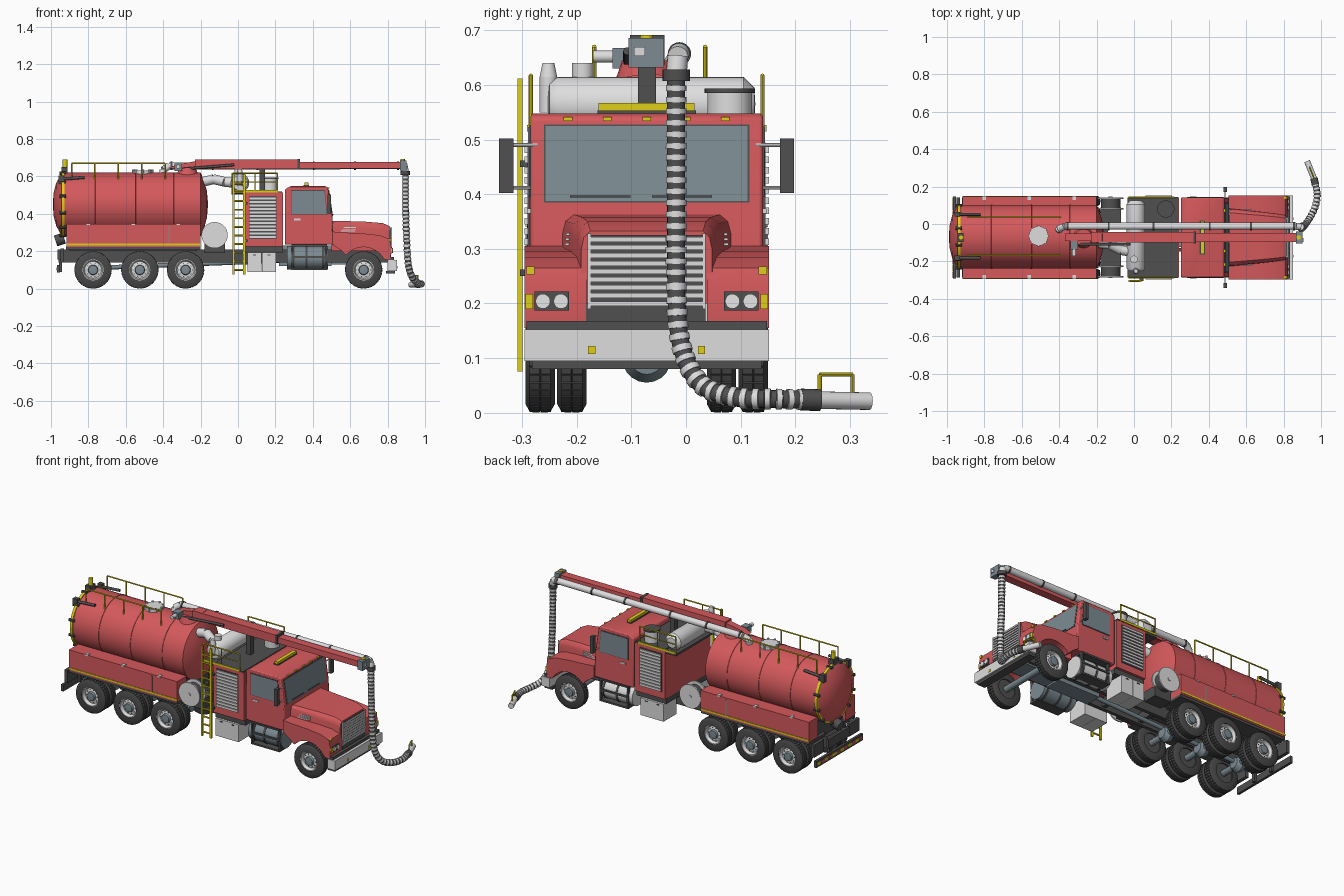
import bpy, bmesh, math
from mathutils import Vector, Matrix

if "Cube" in bpy.data.objects:
    bpy.data.objects.remove(bpy.data.objects["Cube"])

YC = -0.072  # centre line of the truck
RED, LIGHT, DARK, TYRE, YELLOW, GLASS, WHITE = range(7)
COLOURS = [("paint red", (.66, .1, .107)), ("light metal", (.73, .73, .74)),
           ("dark grey", (.08, .08, .083)), ("tyre black", (.065, .065, .067)),
           ("safety yellow", (.74, .62, .01)), ("slate", (.2, .26, .29)), ("lamp white", (.85, .85, .85))]
MATS = []
for label, rgb in COLOURS:
    mat = bpy.data.materials.new(label)
    mat.use_nodes = True
    mat.diffuse_color = (*rgb, 1)
    mat.node_tree.nodes["Principled BSDF"].inputs["Base Color"].default_value = (*rgb, 1)
    MATS.append(mat)
MADE = []


class Part:
    def __init__(self, name):
        self.name, self.bm = name, bmesh.new()

    def paint(self, verts, m):
        for f in {f for v in verts for f in v.link_faces}:
            f.material_index = m

    def box(self, x, y, z, m):
        lo, hi = Vector((x[0], y[0], z[0])), Vector((x[1], y[1], z[1]))
        mx = Matrix.Translation((lo + hi) / 2) @ Matrix.Diagonal((*(hi - lo), 1))
        self.paint(bmesh.ops.create_cube(self.bm, size=1, matrix=mx)["verts"], m)

    def cyl(self, a, b, r, m, r2=None, n=20):
        a, b = Vector(a), Vector(b)
        mx = Matrix.Translation((a + b) / 2) @ (b - a).to_track_quat('Z', 'Y').to_matrix().to_4x4()
        g = bmesh.ops.create_cone(self.bm, cap_ends=True, segments=n, radius1=r,
                                  radius2=r if r2 is None else r2, depth=(b - a).length, matrix=mx)
        self.paint(g["verts"], m)

    def rod(self, pts, r, m, n=8):
        for a, b in zip(pts, pts[1:]):
            self.cyl(a, b, r, m, n=n)

    def prism(self, pts, y, m):
        f = self.bm.faces.new([self.bm.verts.new((px, y[0], pz)) for px, pz in pts])
        new = bmesh.ops.extrude_face_region(self.bm, geom=[f])["geom"]
        top = [v for v in new if isinstance(v, bmesh.types.BMVert)]
        bmesh.ops.translate(self.bm, verts=top, vec=(0, y[1] - y[0], 0))
        self.paint(top + list(f.verts), m)

    def lathe(self, prof, origin, axis, mats, n=40):
        q = Vector(axis).to_track_quat('Z', 'Y')
        rings = [[self.bm.verts.new(Vector(origin) + q @ Vector((r * math.cos(k * math.tau / n),
                  r * math.sin(k * math.tau / n), t))) for k in range(n)] for t, r in prof]
        strips = []
        for i, (a, b) in enumerate(zip(rings, rings[1:])):
            strips.append([self.bm.faces.new((a[k], a[(k + 1) % n], b[(k + 1) % n], b[k])) for k in range(n)])
            for f in strips[-1]:
                f.material_index = mats[i] if isinstance(mats, list) else mats
        bmesh.ops.remove_doubles(self.bm, verts=[v for r in rings for v in r], dist=1e-5)
        return strips

    def done(self, bevel=0):
        bmesh.ops.recalc_face_normals(self.bm, faces=self.bm.faces)
        used = sorted({f.material_index for f in self.bm.faces})
        for f in self.bm.faces:
            f.material_index = used.index(f.material_index)
        mesh = bpy.data.meshes.new(self.name)
        self.bm.to_mesh(mesh)
        self.bm.free()
        for m in used:
            mesh.materials.append(MATS[m])
        ob = bpy.data.objects.new(self.name, mesh)
        bpy.context.collection.objects.link(ob)
        if bevel:
            mod = ob.modifiers.new("bevel", 'BEVEL')
            mod.width, mod.segments = bevel, 2
        MADE.append(ob)


def span(s, a, b):
    """y range between offsets a and b on side s of the centre line"""
    return sorted((YC + s * a, YC + s * b))


# Wheels: treaded tyre, dished rim, hub and bolts
def wheel(name, x, s, off):
    p, c, w = Part(name), Vector((x, YC + s * off, .1)), .027
    tyre = [(-w, .056), (-w, .084), (-w * .75, .096), (0, .097), (w * .75, .096), (w, .084), (w, .056), (-w, .056)]
    strips = p.lathe(tyre, c, (0, s, 0), TYRE)
    bmesh.ops.recalc_face_normals(p.bm, faces=p.bm.faces)
    bmesh.ops.inset_individual(p.bm, faces=strips[2] + strips[3], thickness=.0016, depth=.003)
    rim = [(-.02, 0), (-.02, .057), (.024, .057), (.024, .052), (.006, .045), (.01, .027), (.024, .024), (.027, 0)]
    p.lathe(rim, c, (0, s, 0), [DARK, LIGHT, LIGHT, LIGHT, LIGHT, GLASS, GLASS], 32)
    for k in range(10):
        a = k * math.tau / 10
        b = c + Vector((.037 * math.cos(a), s * .005, .037 * math.sin(a)))
        p.cyl(b, b + Vector((0, s * .006, 0)), .003, DARK, n=6)
    p.done()


REAR = (-.775, -.525, -.28)
FRONT = .672
for s, side in ((-1, "right"), (1, "left")):
    wheel("front_wheel_" + side, FRONT, s, .195)
    for i, x in enumerate(REAR):
        wheel(f"rear_outer_wheel_{side}_{i}", x, s, .195)
        wheel(f"rear_inner_wheel_{side}_{i}", x, s, .137)

# Chassis, axles and drivetrain
p = Part("chassis")
for s in (-1, 1):
    p.box((-.96, .8), span(s, .055, .075), (.14, .21), DARK)
    p.box((-.95, -.93), span(s, .12, .215), (.14, .215), DARK)
    p.box((-.92, -.2), span(s, .06, .215), (.208, .224), DARK)
for x in (-.94, -.65, -.4, -.15, .1, .3, .78):
    p.box((x - .012, x + .012), span(1, -.06, .06), (.15, .2), DARK)
p.box((-.9, -.22), span(1, -.11, .11), (.2, .34), DARK)
p.box((-.968, -.953), span(1, -.22, .22), (.085, .125), DARK)
for k in range(12):
    o = -.216 + k * .036
    p.box((-.971, -.968), span(1, o, o + .034), (.098, .114), (RED, YELLOW)[k % 2])
for s in (-1, 1):
    p.box((-.958, -.94), span(s, .06, .08), (.09, .2), DARK)
p.box((-.965, -.95), span(1, -.1, .1), (.155, .21), DARK)
p.done()
p = Part("drivetrain")
for x in REAR + (FRONT,):
    p.cyl((x, YC - .19, .1), (x, YC + .19, .1), .018, GLASS)
for x in REAR:
    p.lathe([(-.035, 0), (-.03, .03), (0, .045), (.03, .03), (.035, 0)], (x, YC, .1), (1, 0, 0), GLASS, 20)
p.cyl((-.78, YC, .11), (.25, YC, .15), .012, GLASS)
p.box((.22, .5), span(1, -.05, .05), (.12, .23), GLASS)
p.box((.5, .76), span(1, -.06, .06), (.13, .24), GLASS)
p.done()

# Debris tank with domed ends, bands and rear door ring with clamps
TZ, TR = .45, .17
p = Part("debris_tank")
p.lathe([(-.99, 0), (-.986, .06), (-.972, .115), (-.945, .163), (-.94, TR), (-.2, TR), (-.182, .13),
         (-.166, .07), (-.16, 0)], (0, YC + .004, TZ), (1, 0, 0), RED, 56)
for x in (-.76, -.55, -.34):
    p.lathe([(-.004, TR), (-.003, TR + .002), (.003, TR + .002), (.004, TR)], (x, YC + .004, TZ), (1, 0, 0), RED, 56)
p.lathe([(-.008, TR - .01), (-.008, TR + .006), (.008, TR + .006), (.008, TR)], (-.936, YC + .004, TZ),
        (1, 0, 0), YELLOW, 56)
for k in range(12):
    a = (k + .5) * math.tau / 12
    d = Vector((0, math.cos(a), math.sin(a)))
    c = Vector((-.955, YC + .004, TZ)) + d * (TR + .002)
    p.cyl(c, c + Vector((.036, 0, 0)), .009, DARK, n=8)
p.done()
p = Part("tank_top_fittings")
p.cyl((-.51, YC + .008, .6), (-.51, YC + .008, .632), .052, LIGHT, n=28)
for k in range(8):
    a = k * math.tau / 8
    p.cyl((-.51 + .05 * math.cos(a), YC + .008 + .05 * math.sin(a), .615),
          (-.51 + .05 * math.cos(a), YC + .008 + .05 * math.sin(a), .637), .007, LIGHT, n=8)
for y in (.052, -.182):
    p.cyl((-.955, y, .585), (-.82, y, .595), .008, DARK)
    p.box((-.96, -.93), (y - .013, y + .013), (.56, .605), DARK)
p.box((-.945, -.912), span(1, -.025, .025), (.615, .65), DARK)
p.cyl((-.925, YC, .65), (-.925, YC, .69), .013, YELLOW)
p.cyl((-.93, YC, .27), (-.975, YC, .255), .03, DARK)
p.done()
p = Part("tank_rails")
for y in (.035, -.168):
    p.rod([(-.89, y, .585), (-.89, y, .67), (-.39, y, .67), (-.39, y, .585)], .004, YELLOW)
    for x in (-.765, -.64, -.515):
        p.cyl((x, y, .58), (x, y, .67), .004, YELLOW, n=8)
p.done()

# Side lockers with yellow trim, and hose reels ahead of them
for s, side in ((-1, "right"), (1, "left")):
    p = Part("side_locker_" + side)
    p.box((-.917, -.2), span(s, .13, .219), (.222, .345), RED)
    p.box((-.917, -.2), span(s, .219, .222), (.23, .24), YELLOW)
    p.box((-.372, -.364), span(s, .219, .222), (.24, .335), GLASS)
    for x in (-.8, -.56, -.32):
        p.box((x - .01, x + .01), span(s, .2, .222), (.34, .349), LIGHT)
    p.done()
    p = Part("hose_reel_" + side)
    for o in (.15, .205):
        p.cyl((-.125, YC + s * o, .286), (-.125, YC + s * (o + .008), .286), .07, LIGHT, n=32)
    p.cyl((-.125, YC + s * .15, .286), (-.125, YC + s * .21, .286), .052, DARK, n=24)
    p.cyl((-.125, YC + s * .21, .286), (-.125, YC + s * .218, .286), .01, LIGHT)
    p.box((-.18, -.07), span(s, .05, .16), (.19, .25), DARK)
    p.done()

# Equipment housing with louvres, toolboxes and top platform
p = Part("equipment_housing")
p.box((.04, .24), span(1, -.215, .215), (.225, .513), RED)
p.box((.045, .235), span(1, -.217, .217), (.513, .52), DARK)
p.box((-.035, .045), span(1, -.215, .215), (.503, .515), DARK)
for s in (-1, 1):
    p.box((.06, .205), span(s, .215, .218), (.265, .495), DARK)
    for k in range(12):
        p.box((.062, .203), span(s, .216, .224), (.27 + k * .0187, .282 + k * .0187), LIGHT)
    for x in (.05, .127):
        p.box((x, x + .076), span(s, .09, .213), (.088, .192), LIGHT)
        p.box((x + .03, x + .046), span(s, .213, .216), (.177, .183), DARK)
    p.box((.04, .24), span(s, .075, .2), (.192, .226), DARK)
p.done()
p = Part("silencer_and_filters")
p.lathe([(-.255, 0), (-.25, .04), (-.235, .05), (.105, .05), (.125, .03), (.127, 0)], (.01, 0, .565),
        (0, 1, 0), LIGHT, 28)
p.cyl((.01, -.252, .55), (.01, -.252, .615), .016, LIGHT)
p.cyl((.01, -.252, .615), (.01, -.252, .64), .016, LIGHT, r2=.011)
p.cyl((0, -.189, .58), (0, -.189, .64), .02, LIGHT)
p.cyl((.17, .08, .52), (.17, .08, .585), .041, LIGHT, n=28)
p.cyl((.17, .08, .585), (.17, .08, .594), .046, DARK, n=28)
p.rod([(-.21, -.1, .565), (-.13, -.11, .585), (-.07, -.14, .57), (-.01, -.15, .565)], .026, LIGHT, 18)
p.box((.115, .145), (-.088, -.055), (.52, .64), DARK)
p.done()

# Platform rails and access ladder
p = Part("platform_rails")
for s in (-1, 1):
    y = YC + s * .212
    p.rod([(-.03, y, .515), (-.03, y, .617), (.21, y, .617), (.21, y, .515)], .004, YELLOW)
    p.cyl((-.03, y, .57), (.21, y, .57), .003, YELLOW, n=8)
    p.cyl((.09, y, .52), (.09, y, .617), .003, YELLOW, n=8)
    p.box((-.03, .215), span(s, .212, .219), (.515, .527), YELLOW)
p.done()
p = Part("ladder")
for x in (-.024, .034):
    p.box((x - .006, x + .006), (-.309, -.299), (.075, .612), YELLOW)
for k in range(11):
    p.cyl((-.024, -.304, .1 + k * .046), (.034, -.304, .1 + k * .046), .005, YELLOW, n=8)
for z in (.25, .45):
    p.box((.03, .05), (-.304, -.27), (z, z + .012), DARK)
p.done()

# Cab shell, glass, lights and mirrors
p = Part("cab")
p.prism([(.25, .235), (.25, .53), (.28, .548), (.467, .548), (.482, .54), (.505, .385), (.51, .235)],
        span(1, -.213, .213), RED)
p.done(.006)
p = Part("cab_glass_and_trim")
p.prism([(.482, .525), (.503, .388), (.508, .388), (.488, .525)], span(1, -.185, .185), GLASS)
p.prism([(.479, .528), (.503, .385), (.5065, .385), (.4855, .528)], span(1, -.188, .188), DARK)
for o in (-.09, .06):
    p.box((.505, .511), span(1, o - .05, o + .06), (.394, .398), DARK)
for s in (-1, 1):
    p.prism([(.287, .398), (.287, .523), (.462, .523), (.474, .398)], span(s, .212, .217), GLASS)
    p.prism([(.284, .395), (.284, .526), (.464, .526), (.478, .395)], span(s, .212, .2155), DARK)
    p.box((.3, .335), span(s, .213, .219), (.365, .374), LIGHT)
    y = YC + s * .257
    p.box((.478, .497), sorted((y - .013, y + .013)), (.402, .502), DARK)
    for z in (.412, .49):
        p.cyl((.487, YC + s * .2, z), (.487, y, z), .0035, LIGHT, n=8)
for k in range(5):
    o = (k - 2) * .072
    p.box((.474, .488), span(1, o - .008, o + .008), (.534, .541), YELLOW)
p.box((.35, .38), span(1, -.09, .09), (.546, .553), DARK)
p.box((.355, .377), span(1, -.088, .088), (.553, .567), YELLOW)
p.done()

# Steps on both sides, with fuel tanks behind them
p = Part("steps_and_fuel_tanks")
for s in (-1, 1):
    p.cyl((.262, YC + s * .145, .165), (.48, YC + s * .145, .165), .062, LIGHT if s > 0 else GLASS, n=28)
    for x in (.29, .36, .45):
        p.cyl((x, YC + s * .145, .165), (x + .012, YC + s * .145, .165), .065, DARK, n=28)
    for z in (.1, .165, .225):
        p.box((.285, .475), span(s, .15, .213), (z, z + .01), DARK)
    for x in (.285, .465):
        p.box((x, x + .01), span(s, .195, .211), (.1, .235), DARK)
p.done()

# Bonnet, wheel arches, grille, headlights and bumper
p = Part("bonnet")
loops = []
for x, w, top in ((.5, .155, .363), (.68, .137, .358), (.775, .126, .35), (.812, .12, .333)):
    half = [(w, .2), (w, top - .035), (w * .96, top - .012), (w * .86, top)]
    loops.append([p.bm.verts.new((x, YC + y, z)) for y, z in half + [(-y, z) for y, z in reversed(half)]])
for a, b in zip(loops, loops[1:]):
    for k in range(8):
        p.bm.faces.new((a[k], a[(k + 1) % 8], b[(k + 1) % 8], b[k]))
p.bm.faces.new(loops[0])
p.bm.faces.new(loops[-1])
for s in (-1, 1):
    arch = [(FRONT + .122 * math.cos(math.radians(a)), .1 + .122 * math.sin(math.radians(a))) for a in range(140, 20, -8)]
    p.prism([(.505, .235), (.55, .205)] + arch + [(.815, .155), (.82, .22), (.81, .265), (.76, .285),
            (.67, .295), (.56, .3), (.505, .305)], span(s, .11, .224), RED)
p.done()
p = Part("nose_details")
p.box((.8, .818), span(1, -.108, .108), (.155, .325), DARK)
for k in range(9):
    p.box((.81, .824), span(1, -.104, .104), (.195 + k * .0147, .204 + k * .0147), LIGHT)
for s in (-1, 1):
    p.box((.81, .824), span(s, .102, .108), (.19, .328), LIGHT)
    p.box((.805, .823), span(s, .142, .205), (.187, .222), DARK)
    for o in (.157, .19):
        p.cyl((.82, YC + s * o, .204), (.828, YC + s * o, .204), .0135, WHITE)
    p.box((.805, .825), span(s, .208, .222), (.19, .217), YELLOW)
    p.box((.8, .818), span(s, .205, .22), (.253, .268), YELLOW)
    p.box((.849, .853), span(s, .094, .107), (.107, .122), YELLOW)
    for k in range(3):
        p.box((.54, .63), span(s, .1, .15 - k * .001), (.306 + k * .009, .311 + k * .009), LIGHT)
p.box((.8, .85), span(1, -.224, .224), (.095, .152), LIGHT)
p.box((.79, .835), span(1, -.22, .22), (.152, .168), DARK)
p.box((.79, .84), span(1, -.21, .21), (.08, .095), DARK)
p.done()

# Telescopic boom with lift arm and tip
p = Part("boom")
p.box((-.23, .325), (-.1, -.042), (.64, .69), RED)
p.box((.325, .87), (-.095, -.047), (.642, .677), RED)
p.box((.318, .332), (-.103, -.039), (.637, .692), DARK)
p.prism([(-.37, .645), (-.33, .663), (-.17, .691), (-.15, .64), (-.3, .633)], (-.09, -.05), RED)
p.cyl((-.29, -.108, .64), (-.02, -.108, .662), .007, DARK)
p.cyl((-.27, YC, .6), (-.27, YC, .645), .06, RED, r2=.045, n=24)
p.box((-.34, -.3), (-.135, -.09), (.63, .668), GLASS)
p.cyl((-.32, -.17, .652), (-.32, -.13, .652), .011, LIGHT)
p.box((.865, .9), (-.105, -.04), (.632, .686), GLASS)
p.box((.9, .905), (-.095, -.075), (.653, .67), LIGHT)
p.cyl((.88, -.072, .686), (.88, -.072, .692), .012, YELLOW)
p.done()
p = Part("suction_pipe")
p.rod([(-.4, -.035, .59), (-.4, -.025, .635), (-.37, -.012, .655), (.865, -.012, .658),
       (.89, -.015, .652), (.895, -.018, .615)], .019, LIGHT, 18)
for x in (-.36, -.14, .1, .4, .62, .85):
    p.cyl((x, -.012, .657), (x + .01, -.012, .657), .0215, DARK)
p.cyl((.895, -.018, .607), (.895, -.018, .628), .025, DARK)
p.done()

# Ribbed hose sampled evenly along a smooth path, with nozzle and handle
path = [Vector(c) for c in ((.895, -.018, .61), (.897, -.018, .4), (.905, -.017, .2), (.914, -.005, .11),
                            (.938, .03, .05), (.968, .09, .028), (.98, .16, .025), (.966, .225, .024))]
ext = [path[0] * 2 - path[1]] + path + [path[-1] * 2 - path[-2]]
fine = []
for a, b, c, d in zip(ext, ext[1:], ext[2:], ext[3:]):
    for k in range(40):
        t = k / 40
        fine.append(.5 * (2 * b + (c - a) * t + (2 * a - 5 * b + 4 * c - d) * t * t + (3 * b - a - 3 * c + d) * t ** 3))
stops = [fine[0]]
for v in fine:
    if (v - stops[-1]).length > .0098:
        stops.append(v)
p = Part("suction_hose")
for k, (a, b) in enumerate(zip(stops, stops[1:])):
    p.cyl(a, b, (.0165, .019)[k % 2], (DARK, LIGHT)[k % 2], n=16)
p.cyl((.97, .21, .024), (.962, .245, .023), .02, DARK)
p.cyl((.964, .24, .023), (.925, .336, .021), .016, LIGHT)
p.rod([(.962, .245, .03), (.962, .245, .07), (.938, .305, .07), (.938, .305, .03)], .004, YELLOW)
p.done()

for ob in MADE:
    ob.select_set(True)
bpy.context.view_layer.objects.active = MADE[0]
bpy.ops.object.shade_smooth_by_angle(angle=math.radians(35))
